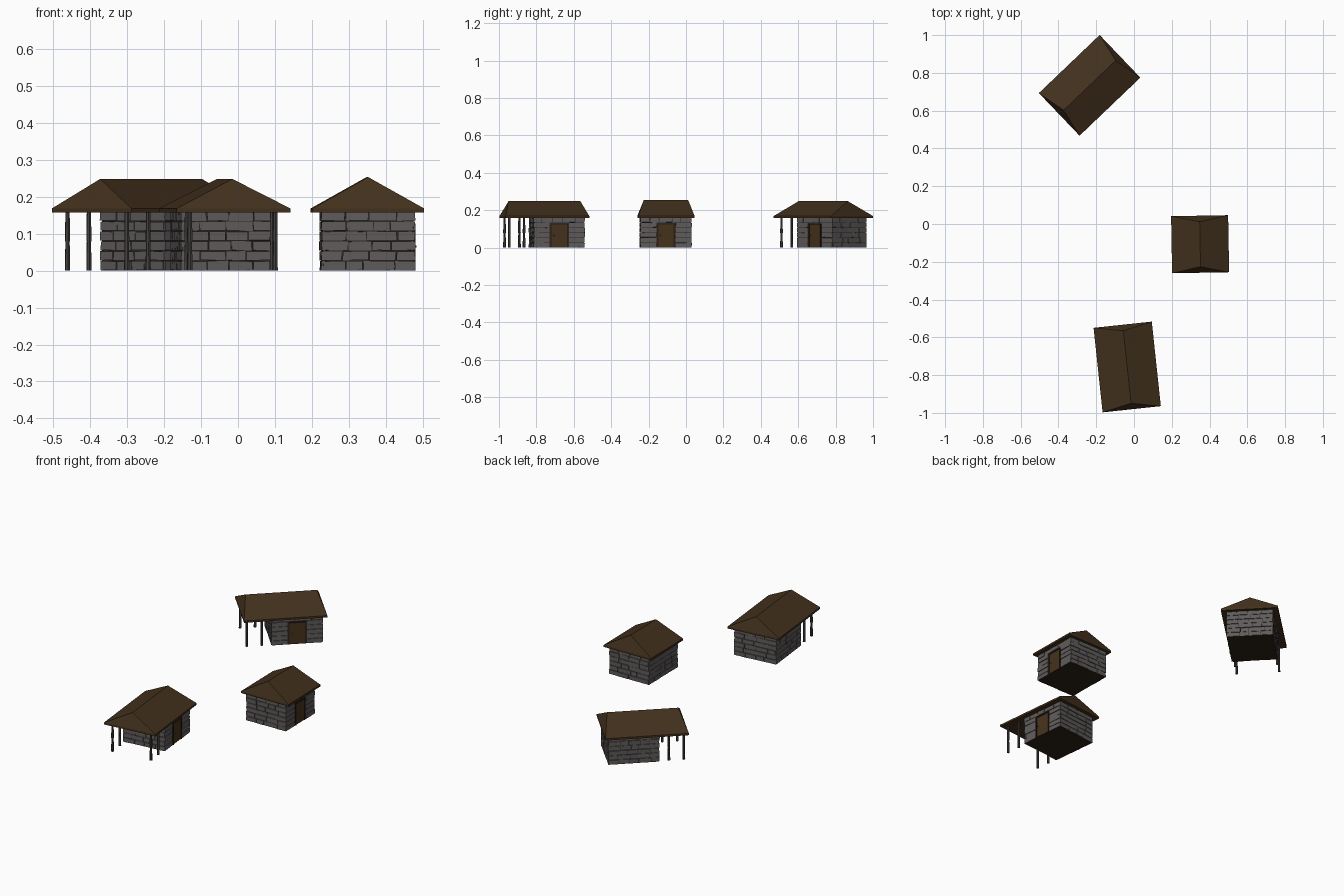
import bpy, bmesh, random
from math import radians
from mathutils import Matrix, Vector

if "Cube" in bpy.data.objects:
    bpy.data.objects.remove(bpy.data.objects["Cube"])

random.seed(4)
EAVE, WALL_H, HW, ROWS = 0.168, 0.16, 0.127, 6
DOOR_W, DOOR_H = 0.094, WALL_H * 5 / 6 - 0.006


def material(name, rgb):
    m = bpy.data.materials.new(name)
    m.diffuse_color = (*rgb, 1)
    m.use_nodes = True
    m.node_tree.nodes["Principled BSDF"].inputs["Base Color"].default_value = m.diffuse_color
    return m


STONE = material("stone", (0.115, 0.105, 0.103))
MORTAR = material("mortar", (0.025, 0.022, 0.022))
ROOF = material("roof_wood", (0.055, 0.030, 0.012))
FLOOR = material("floor_wood", (0.025, 0.014, 0.008))
DOOR = material("door_wood", (0.06, 0.032, 0.012))
FRAME = material("frame_wood", (0.025, 0.013, 0.006))
POST = material("post_wood", (0.06, 0.053, 0.05))
IRON = material("iron", (0.15, 0.14, 0.13))


def finish(name, bm, mat, place):
    bmesh.ops.recalc_face_normals(bm, faces=bm.faces)
    me = bpy.data.meshes.new(name)
    bm.to_mesh(me)
    bm.free()
    me.materials.append(mat)
    ob = bpy.data.objects.new(name, me)
    ob.matrix_world = place
    bpy.context.collection.objects.link(ob)
    return ob


def add_box(bm, lo, hi, jitter=0.0):
    lo, hi = Vector(lo), Vector(hi)
    size = hi - lo
    mat = Matrix.Translation((lo + hi) / 2) @ Matrix.Diagonal((*size, 1))
    verts = bmesh.ops.create_cube(bm, size=1, matrix=mat)["verts"]
    for v in verts:
        v.co += Vector([random.uniform(-jitter, jitter) for _ in range(3)])
        v.co.z = max(v.co.z, 0)


def box(name, lo, hi, mat, place):
    bm = bmesh.new()
    add_box(bm, lo, hi)
    return finish(name, bm, mat, place)


def add_course(bm, a, b, z0, z1, to_wall):
    """One row of irregular stones from a to b, laid on a wall."""
    n = max(1, round((b - a) / 0.058))
    cuts = [a] + [a + (b - a) * (i + random.uniform(-.25, .25)) / n
                  for i in range(1, n)] + [b]
    for s, e in zip(cuts, cuts[1:]):
        g = 0.0013
        out = random.uniform(-0.001, 0.0015)
        lo = to_wall(s + g, -0.010, z0 + g)
        hi = to_wall(e - g, out, z1 - g)
        add_box(bm, [min(p) for p in zip(lo, hi)], [max(p) for p in zip(lo, hi)], 0.0009)


def stone_walls(name, y0, y1, place):
    bm = bmesh.new()
    mid, step = (y0 + y1) / 2, WALL_H / ROWS
    gap = DOOR_W / 2 + 0.004
    for r in range(ROWS):
        z0, z1 = r * step, (r + 1) * step
        nudge = 0.004 * (r % 2)
        # left wall, and right wall leaving a door opening
        add_course(bm, y0, y1, z0, z1, lambda t, d, z: (-HW - d + nudge * 0.3, t, z))
        spans = [(y0, mid - gap), (mid + gap, y1)] if r < 5 else [(y0, y1)]
        for a, b in spans:
            add_course(bm, a, b, z0, z1, lambda t, d, z: (HW + d - nudge * 0.3, t, z))
        # front and back walls
        e = HW - 0.004 + nudge
        add_course(bm, -e, e, z0, z1, lambda t, d, z: (t, y0 - d, z))
        add_course(bm, -e, e, z0, z1, lambda t, d, z: (t, y1 + d, z))
    finish(name, bm, STONE, place)


def hip_roof(name, hw, hl, inset, top, place):
    bm = bmesh.new()
    ring = [(-hw, -hl), (hw, -hl), (hw, hl), (-hw, hl)]
    lo = [bm.verts.new((x, y, EAVE - 0.011)) for x, y in ring]
    up = [bm.verts.new((x, y, EAVE)) for x, y in ring]
    f = bm.verts.new((0, -hl + inset, top))
    b = bm.verts.new((0, hl - inset, top))
    bm.faces.new(lo)
    for i in range(4):
        j = (i + 1) % 4
        bm.faces.new((lo[i], lo[j], up[j], up[i]))
    for face in ((up[0], up[1], f), (up[1], up[2], b, f),
                 (up[2], up[3], b), (up[3], up[0], f, b)):
        bm.faces.new(face)
    finish(name, bm, ROOF, place)


def post(name, x, y, place):
    """Rough pole of two tapered six-sided logs."""
    bm = bmesh.new()
    for z, r1, r2 in ((0, 0.0075, 0.006), (0.078, 0.0072, 0.006)):
        bmesh.ops.create_cone(bm, cap_ends=True, segments=6, radius1=r1, radius2=r2,
                              depth=0.082, matrix=Matrix.Translation((x, y, z + 0.041)))
    finish(name, bm, POST, place)


def hut(label, centre, angle, roof, walls, porch):
    place = Matrix.Translation((*centre, 0)) @ Matrix.Rotation(radians(angle), 4, 'Z')
    y0, y1 = walls
    mid, h = (y0 + y1) / 2, DOOR_W / 2
    hip_roof(label + "_roof", *roof, place)
    box(label + "_wall_core", (-HW + .004, y0 + .004, .003), (HW - .004, y1 - .004, WALL_H), MORTAR, place)
    stone_walls(label + "_stone_walls", y0, y1, place)
    box(label + "_floor", (-HW + .002, y0 + .002, 0), (HW - .002, y1 - .002, .004), FLOOR, place)
    # door with frame and knob
    box(label + "_door", (HW - .006, mid - h + .006, .002), (HW, mid + h - .006, DOOR_H - .005), DOOR, place)
    for side, s in (("front", -1), ("back", 1)):
        ys = sorted((mid + s * h, mid + s * (h - .006)))
        box(f"{label}_door_jamb_{side}", (HW - .006, ys[0], 0), (HW + .002, ys[1], DOOR_H), FRAME, place)
    box(label + "_door_lintel", (HW - .006, mid - h, DOOR_H - .005), (HW + .002, mid + h, DOOR_H), FRAME, place)
    bm = bmesh.new()
    bmesh.ops.create_icosphere(bm, subdivisions=1, radius=.004,
                               matrix=Matrix.Translation((HW + .002, mid - h + .017, .065)))
    finish(label + "_door_knob", bm, IRON, place)
    # porch posts
    for i, y in enumerate(porch):
        for side, x in (("left", -.116), ("right", .116)):
            post(f"{label}_post_{side}_{i + 1}", x, y, place)


hut("small_hut", (0.35, -0.107), 1, (0.151, 0.151, 0.032, 0.253), (-0.139, 0.135), ())
hut("front_hut", (-0.036, -0.757), 6.1, (0.155, 0.225, 0.032, 0.248), (-0.07, 0.203), (-0.202, -0.122))
hut("back_hut", (-0.235, 0.734), -46.3, (0.156, 0.2225, 0.032, 0.248), (-0.07, 0.203), (-0.202, -0.122))
